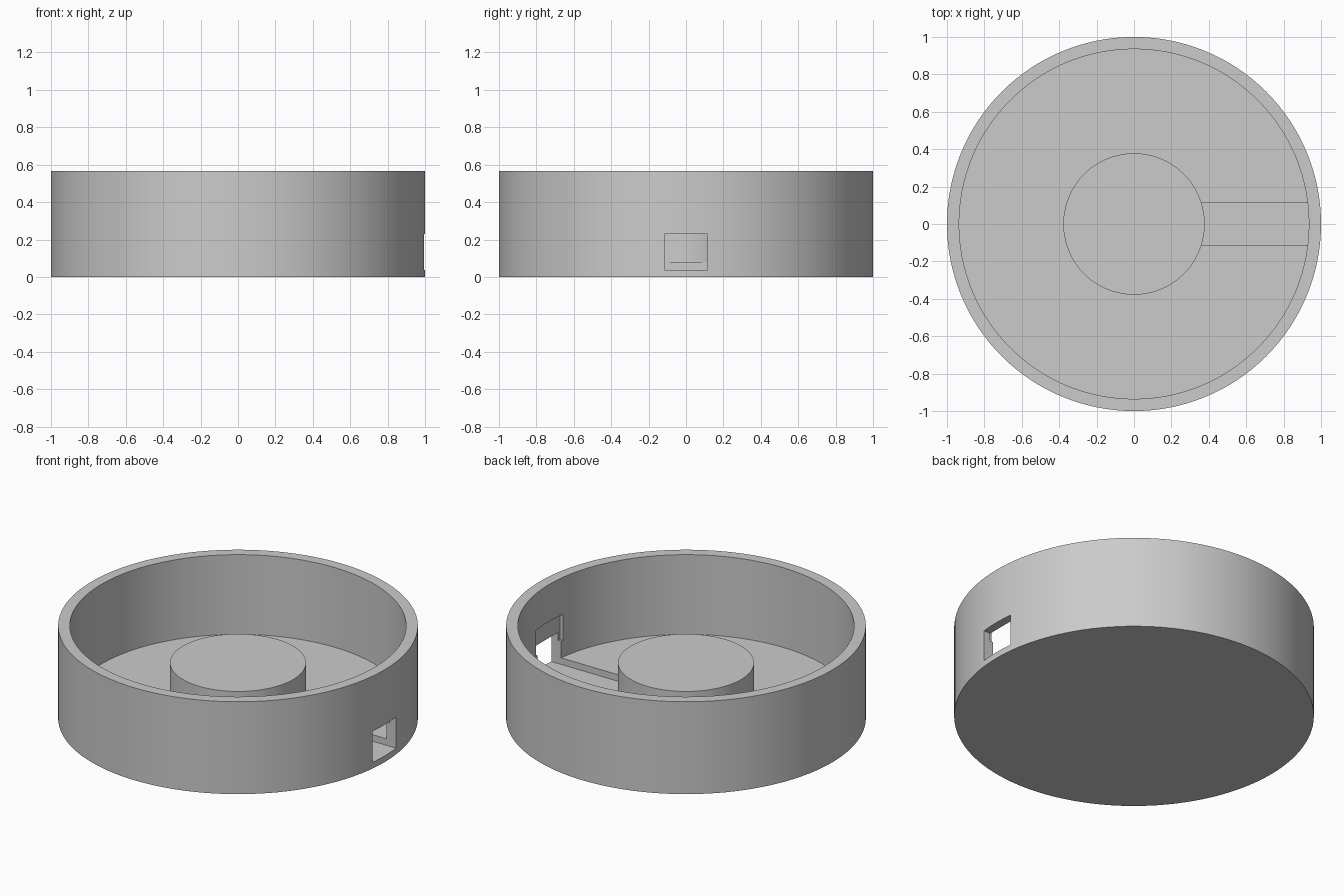
import bpy, bmesh, math
from mathutils import Matrix, Vector

cube = bpy.data.objects.get("Cube")
if cube:
    bpy.data.objects.remove(cube, do_unlink=True)

HEIGHT, FLOOR, TRENCH, BOSS_TOP = 0.567, 0.078, 0.038, 0.34
INNER_R, BOSS_R = 0.935, 0.378
SEGMENTS = 128

grey = bpy.data.materials.new("plain grey")
grey.use_nodes = True
colour = (0.6, 0.6, 0.6, 1)
grey.diffuse_color = colour
grey.node_tree.nodes["Principled BSDF"].inputs["Base Color"].default_value = colour


def make_object(name, bm):
    bmesh.ops.recalc_face_normals(bm, faces=bm.faces)
    mesh = bpy.data.meshes.new(name)
    bm.to_mesh(mesh)
    bm.free()
    mesh.materials.append(grey)
    obj = bpy.data.objects.new(name, mesh)
    bpy.context.collection.objects.link(obj)
    return obj


def lathe(name, profile):
    """Spin an (r, z) profile around the z axis."""
    bm = bmesh.new()
    verts = [bm.verts.new((r, 0, z)) for r, z in profile]
    edges = [bm.edges.new(pair) for pair in zip(verts, verts[1:])]
    bmesh.ops.spin(bm, geom=verts + edges, cent=(0, 0, 0), axis=(0, 0, 1),
                   angle=math.tau, steps=SEGMENTS, use_merge=True)
    bmesh.ops.remove_doubles(bm, verts=bm.verts, dist=1e-5)
    return make_object(name, bm)


def box(name, low, high):
    low, high = Vector(low), Vector(high)
    bm = bmesh.new()
    bmesh.ops.create_cube(bm, size=1, matrix=Matrix.Translation((low + high) / 2)
                          @ Matrix.Diagonal((*(high - low), 1)))
    return make_object(name, bm)


# Round tray with a raised boss in the middle
tray = lathe("round_tray", [
    (0, 0), (1, 0), (1, HEIGHT), (INNER_R, HEIGHT), (INNER_R, FLOOR),
    (BOSS_R, FLOOR), (BOSS_R, BOSS_TOP), (0, BOSS_TOP)])

# Cable channel in the floor, port through the wall, shallow seat behind it
cutters = [
    box("channel_cutter", (0.36, -0.114, TRENCH), (0.96, 0.114, FLOOR)),
    box("port_cutter", (0.85, -0.114, TRENCH), (1.1, 0.114, 0.229)),
    box("seat_cutter", (0.85, -0.13, 0.18), (0.948, 0.13, BOSS_TOP)),
]
for cutter in cutters:
    cutter.hide_render = True
    cut = tray.modifiers.new(cutter.name, 'BOOLEAN')
    cut.operation = 'DIFFERENCE'
    cut.solver = 'EXACT'
    cut.object = cutter

# Bake the cuts and drop the cutters
bpy.context.view_layer.update()
graph = bpy.context.evaluated_depsgraph_get()
baked = bpy.data.meshes.new_from_object(tray.evaluated_get(graph))
tray.modifiers.clear()
tray.data = baked
for cutter in cutters:
    bpy.data.objects.remove(cutter, do_unlink=True)

# Smooth round walls, crisp rims
bpy.ops.object.select_all(action='DESELECT')
tray.select_set(True)
bpy.context.view_layer.objects.active = tray
bpy.ops.object.shade_smooth_by_angle(angle=math.radians(30))
